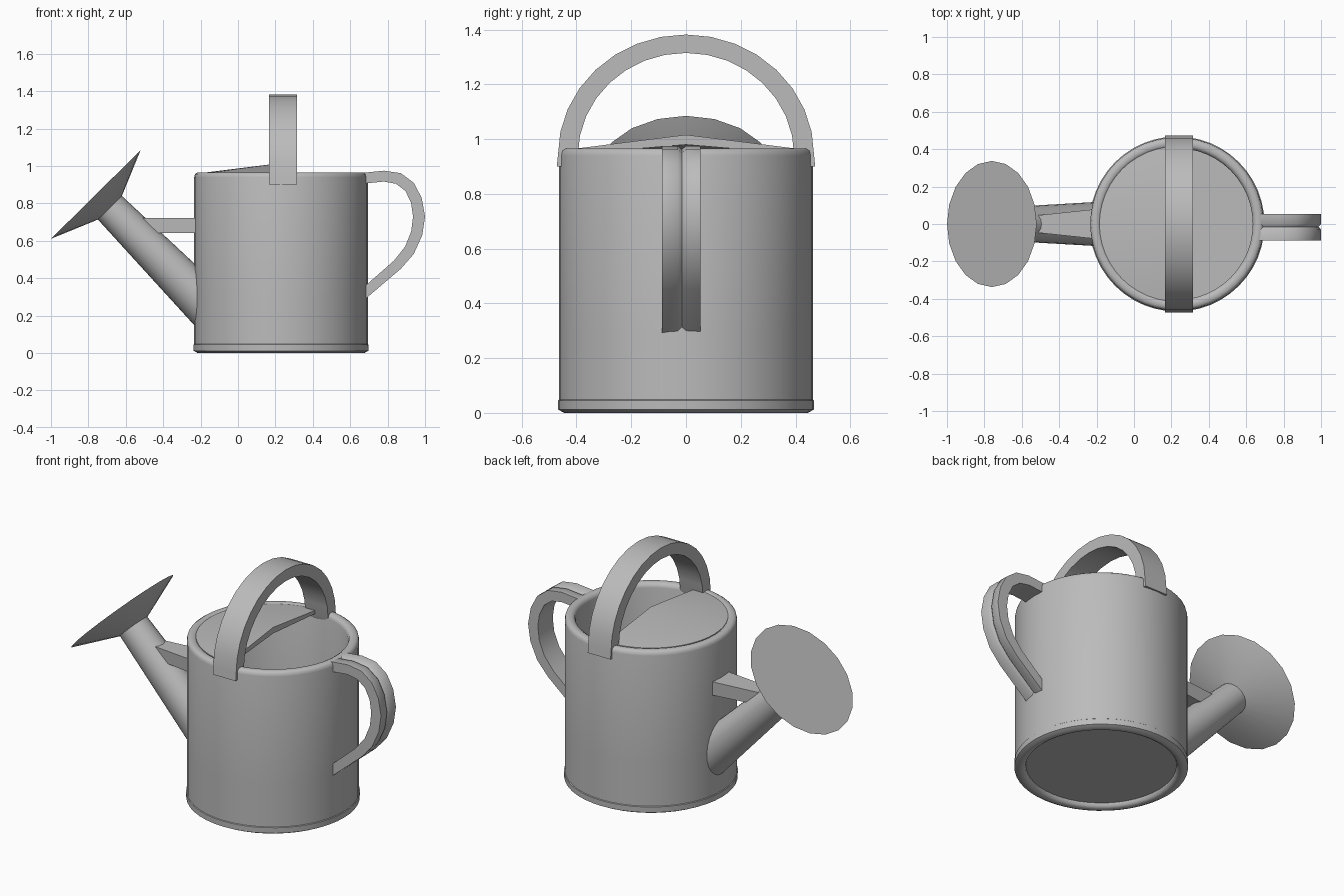
import bpy
import bmesh
from math import sin, cos, pi, sqrt, radians
from mathutils import Vector

old = bpy.data.objects.get("Cube")
if old:
    bpy.data.objects.remove(old, do_unlink=True)

grey = bpy.data.materials.new("plain grey metal")
grey.use_nodes = True
colour = (0.5, 0.5, 0.5, 1)
grey.diffuse_color = colour
grey.node_tree.nodes["Principled BSDF"].inputs["Base Color"].default_value = colour

CX = 0.23        # body axis


def loft(name, rings, angle=40, caps=True, loop=False):
    """Skin a list of closed rings with equal point counts."""
    bm = bmesh.new()
    rows = [[bm.verts.new(p) for p in ring] for ring in rings]
    pairs = list(zip(rows, rows[1:]))
    if loop:
        pairs.append((rows[-1], rows[0]))
    n = len(rows[0])
    for a, b in pairs:
        for i in range(n):
            j = (i + 1) % n
            bm.faces.new((a[i], a[j], b[j], b[i]))
    if caps and not loop:
        bm.faces.new(rows[0])
        bm.faces.new(rows[-1])
    bmesh.ops.remove_doubles(bm, verts=bm.verts, dist=0.0001)
    bmesh.ops.recalc_face_normals(bm, faces=bm.faces)
    mesh = bpy.data.meshes.new(name)
    bm.to_mesh(mesh)
    bm.free()
    mesh.materials.append(grey)
    obj = bpy.data.objects.new(name, mesh)
    bpy.context.collection.objects.link(obj)
    bpy.ops.object.select_all(action='DESELECT')
    obj.select_set(True)
    bpy.context.view_layer.objects.active = obj
    bpy.ops.object.shade_smooth_by_angle(angle=radians(angle))
    return obj


def circle(r, z, n):
    return [(CX + r * cos(2 * pi * i / n), r * sin(2 * pi * i / n), z) for i in range(n)]


def tilted_ring(centre, axis, r, n):
    """Circle around an axis lying in the xz plane."""
    side = Vector((0, 1, 0))
    up = axis.cross(side)
    return [centre + r * (cos(2 * pi * i / n) * up + sin(2 * pi * i / n) * side)
            for i in range(n)]


# Body: hollow can with rolled rims, recessed base and a foot band
profile = [(0.405, 0.025), (0.41, 0.008), (0.425, 0), (0.445, 0), (0.467, 0.012),
           (0.468, 0.045), (0.464, 0.048), (0.464, 0.3), (0.464, 0.94), (0.46, 0.957),
           (0.447, 0.966), (0.425, 0.966), (0.41, 0.957), (0.405, 0.94), (0.405, 0.05)]
loft("body", [circle(r, z, 48) for r, z in profile], angle=50)

# Half lid: shallow half cone with a straight front edge
section = [(0, 1.016), (0.415, 0.964), (0.415, 0.945), (0, 0.98)]
lid_rings = []
for i in range(25):
    a = pi / 2 + pi * i / 24
    lid_rings.append([(CX + r * cos(a), r * sin(a), z) for r, z in section])
loft("half_lid", lid_rings, angle=30)

# Carrying handle: flat strap bent into an arch, with feet down the body
STRAP = (0.165, 0.315)


def strap_section(outer, inner):
    return [(STRAP[0], *outer), (STRAP[1], *outer), (STRAP[1], *inner), (STRAP[0], *inner)]


arch = [strap_section((-0.472, 0.9), (-0.41, 0.9))]
for i in range(17):
    a = pi - pi * i / 16
    arch.append(strap_section((0.468 * cos(a), 0.94 + 0.442 * sin(a)),
                              (0.395 * cos(a), 0.94 + 0.375 * sin(a))))
arch.append(strap_section((0.472, 0.9), (0.41, 0.9)))
loft("carrying_handle", arch)

# Side handle: strap with a groove along its outer face
outer_path = [(0.66, 0.963), (0.78, 0.975), (0.87, 0.962), (0.94, 0.91), (0.982, 0.83),
              (1.0, 0.73), (0.985, 0.63), (0.94, 0.53), (0.87, 0.45), (0.67, 0.28)]
inner_path = [(0.66, 0.905), (0.78, 0.917), (0.845, 0.905), (0.895, 0.867), (0.925, 0.805),
              (0.936, 0.73), (0.926, 0.65), (0.894, 0.57), (0.835, 0.495), (0.67, 0.35)]
grip = []
for (ox, oz), (ix, iz) in zip(outer_path, inner_path):
    o, n = Vector((ox, 0, oz)), Vector((ix, 0, iz))
    # y position and depth of each corner of the strap
    corners = [(-0.087, 0), (-0.03, 0), (-0.015, 0.2), (0, 0), (0.053, 0),
               (0.053, 1), (-0.087, 1)]
    grip.append([o.lerp(n, d) + Vector((0, y, 0)) for y, d in corners])
loft("side_handle", grip)

# Spout: tapered tube whose lower end follows the curve of the body
axis = Vector((-0.703, 0, 0.711)).normalized()
spout_end = Vector((-0.685, 0, 0.777))
tip = tilted_ring(spout_end, axis, 0.09, 24)
base = tilted_ring(Vector((-0.235, 0, 0.322)), axis, 0.116, 24)
fitted = []
for t, b in zip(tip, base):
    wall_x = CX - sqrt(0.445 ** 2 - b.y ** 2)
    fitted.append(t.lerp(b, (wall_x - t.x) / (b.x - t.x)))
loft("spout", [fitted, tip])

# Rose: flared cone with a flat face
rose_face = Vector((-0.76, 0, 0.848))
loft("rose", [tilted_ring(spout_end, axis, 0.09, 20),
              tilted_ring(rose_face, axis, 0.337, 20)])

# Brace between body and spout
brace = []
for x_low, x_high, w in ((-0.2, -0.2, 0.08), (-0.43, -0.51, 0.047)):
    brace.append([(x_low, -w, 0.642), (x_low, w, 0.642), (x_high, w, 0.722), (x_high, -w, 0.722)])
loft("spout_brace", brace)
